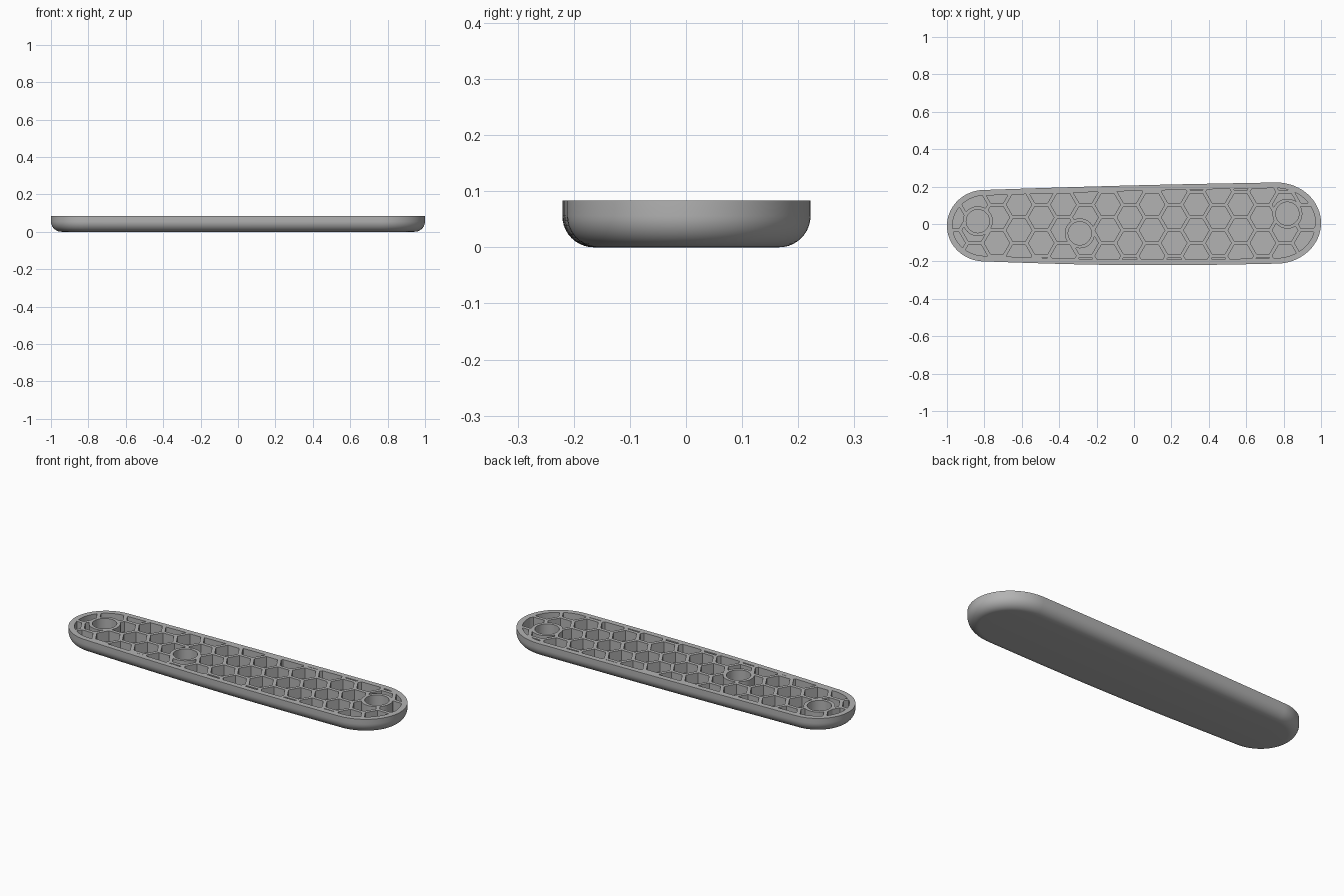
import bpy, bmesh
from math import sin, cos, pi, sqrt, radians
from mathutils import Vector

cube = bpy.data.objects.get("Cube")
if cube:
    bpy.data.objects.remove(cube, do_unlink=True)

HEIGHT = 0.083
FILLET = 0.056
FLOOR = 0.025
RIM = 0.03
BOSSES = [(-0.835, 0.015), (-0.29, -0.05), (0.82, 0.055)]

grey = bpy.data.materials.new("plain_grey")
grey.use_nodes = True
grey.diffuse_color = (0.45, 0.45, 0.45, 1)
grey.node_tree.nodes["Principled BSDF"].inputs["Base Color"].default_value = (0.45, 0.45, 0.45, 1)


def arc(cx, cy, rx, ry, start, steps=28):
    """Quarter ellipse, counter-clockwise from the start angle."""
    angles = [start + pi / 2 * i / steps for i in range(steps + 1)]
    return [Vector((cx + rx * cos(a), cy + ry * sin(a))) for a in angles]


def bowed(p, q, bow, steps=16):
    """Inner points of a gently bowed edge from p to q."""
    return [p.lerp(q, i / steps) + Vector((0, bow * sin(pi * i / steps)))
            for i in range(1, steps)]


def make_outline():
    right = arc(0.76, 0.005, 0.24, 0.217, 0)
    left_top = arc(-0.8, -0.01, 0.2, 0.192, pi / 2)
    left_low = arc(-0.8, -0.01, 0.2, 0.19, pi)
    right_low = arc(0.76, 0.005, 0.24, 0.217, -pi / 2)
    return (right + bowed(right[-1], left_top[0], 0.004) + left_top
            + left_low[1:] + bowed(left_low[-1], right_low[0], -0.014)
            + right_low[:-1])


def inset(points, amount):
    result = []
    for i, p in enumerate(points):
        along = points[(i + 1) % len(points)] - points[i - 1]
        result.append(p + Vector((-along.y, along.x)).normalized() * amount)
    return result


def circle(center, radius, sides):
    return [Vector((center[0] + radius * cos(2 * pi * i / sides),
                    center[1] + radius * sin(2 * pi * i / sides))) for i in range(sides)]


def add_loft(bm, layers):
    """Closed solid through (outline, height) layers, bottom first."""
    rings = [[bm.verts.new((p.x, p.y, z)) for p in pts] for pts, z in layers]
    n = len(rings[0])
    for low, high in zip(rings, rings[1:]):
        for i in range(n):
            j = (i + 1) % n
            bm.faces.new((low[i], low[j], high[j], high[i]))
    bm.faces.new(rings[0][::-1])
    bm.faces.new(rings[-1])


def make_object(name, solids):
    bm = bmesh.new()
    for layers in solids:
        add_loft(bm, layers)
    mesh = bpy.data.meshes.new(name)
    bm.to_mesh(mesh)
    bm.free()
    mesh.materials.append(grey)
    obj = bpy.data.objects.new(name, mesh)
    bpy.context.collection.objects.link(obj)
    return obj


def boolean(obj, tool, operation):
    mod = obj.modifiers.new(operation, 'BOOLEAN')
    mod.operation = operation
    mod.solver = 'EXACT'
    mod.object = tool
    graph = bpy.context.evaluated_depsgraph_get()
    graph.update()
    mesh = bpy.data.meshes.new_from_object(obj.evaluated_get(graph))
    obj.modifiers.clear()
    obj.data = mesh
    bpy.data.objects.remove(tool, do_unlink=True)


# Solid handle scale with a rounded lower edge
outline = make_outline()
layers = []
for i in range(11):
    a = pi / 2 * i / 10
    layers.append((inset(outline, FILLET * (1 - sin(a))), FILLET * (1 - cos(a))))
layers.append((outline, HEIGHT))
scale = make_object("handle_scale", [layers])

# Honeycomb pockets, kept inside the rim and away from the bosses
PITCH = 0.079
ROW = PITCH * sqrt(3)
cells = []
for col in range(-9, 10):
    for row in range(-3, 4):
        center = (-0.022 + col * PITCH * 1.5, 0.035 + ROW * (row + 0.5 * (col % 2)))
        hexagon = circle(center, PITCH - 0.011, 6)
        cells.append([(hexagon, FLOOR), (hexagon, 0.12)])
pockets = make_object("pocket_cutter", cells)
inner = inset(outline, RIM)
boolean(pockets, make_object("rim_limit", [[(inner, -0.1), (inner, 0.2)]]), 'INTERSECT')
boss_rings = [circle(c, 0.08, 48) for c in BOSSES]
boolean(pockets, make_object("boss_limit", [[(r, -0.1), (r, 0.2)] for r in boss_rings]),
        'DIFFERENCE')
boolean(scale, pockets, 'DIFFERENCE')

# Round blind holes in the bosses
holes = [circle(c, 0.062, 48) for c in BOSSES]
boolean(scale, make_object("hole_cutter", [[(h, FLOOR), (h, 0.12)] for h in holes]),
        'DIFFERENCE')

bpy.ops.object.select_all(action='DESELECT')
scale.select_set(True)
bpy.context.view_layer.objects.active = scale
bpy.ops.object.shade_smooth_by_angle(angle=radians(30))
